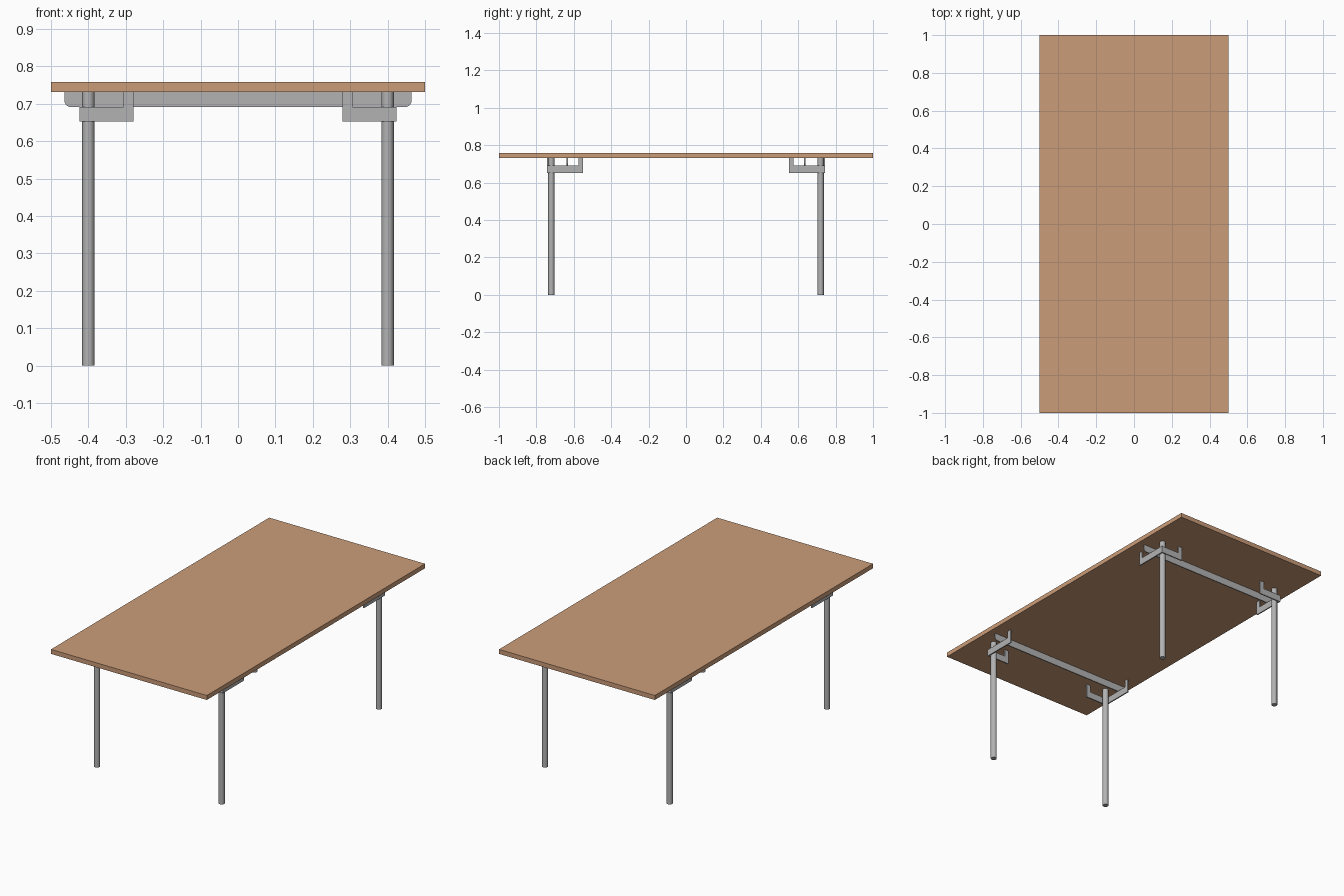
import bpy, bmesh, math

if "Cube" in bpy.data.objects:
    bpy.data.objects.remove(bpy.data.objects["Cube"])

def material(name, rgb):
    m = bpy.data.materials.new(name)
    m.diffuse_color = (*rgb, 1)
    m.use_nodes = True
    m.node_tree.nodes["Principled BSDF"].inputs["Base Color"].default_value = m.diffuse_color
    return m

WOOD = material("warm wood", (0.60, 0.335, 0.19))
STEEL = material("grey steel", (0.45, 0.45, 0.45))
TOP_Z, UNDER = 0.758, 0.732
LEG_X, LEG_Y, LEG_R = 0.40, 0.72, 0.0165

def plate(name, profile, mapper, depth, mat):
    """Extrude a 2D outline; mapper(u, v, d) gives the 3D point."""
    bm = bmesh.new()
    a = [bm.verts.new(mapper(u, v, 0)) for u, v in profile]
    b = [bm.verts.new(mapper(u, v, depth)) for u, v in profile]
    n = len(profile)
    bm.faces.new(a)
    bm.faces.new(b[::-1])
    for i in range(n):
        bm.faces.new((a[i], b[i], b[(i + 1) % n], a[(i + 1) % n]))
    bmesh.ops.recalc_face_normals(bm, faces=bm.faces)
    me = bpy.data.meshes.new(name)
    bm.to_mesh(me)
    bm.free()
    ob = bpy.data.objects.new(name, me)
    bpy.context.collection.objects.link(ob)
    me.materials.append(mat)
    return ob

# table top
plate("table_top", [(-0.5, -1), (0.5, -1), (0.5, 1), (-0.5, 1)],
      lambda u, v, d: (u, v, UNDER + d), TOP_Z - UNDER, WOOD)

def hook(outer, inner, width):
    """Low arm with an upright tab at its inner end."""
    return [(outer, 0.652), (inner, 0.652), (inner, UNDER),
            (inner + width, UNDER), (inner + width, 0.691), (outer, 0.691)]

# crossbar outline with rounded lower corners
R = 0.018
bar = [(0.464, UNDER)]
for i in range(7):
    t = math.radians(15 * i)
    bar.append((0.464 - R + R * math.cos(t), 0.691 + R - R * math.sin(t)))
bar += [(-u, v) for u, v in reversed(bar)]

for sy, yn in ((-1, "front"), (1, "back")):
    plate(yn + "_crossbar", bar,
          lambda u, v, d: (u, sy * (0.632 + d), v), 0.006, STEEL)
    for sx, xn in ((-1, "left"), (1, "right")):
        tag = f"{yn}_{xn}_"
        # round leg
        bpy.ops.mesh.primitive_cylinder_add(
            vertices=20, radius=LEG_R, depth=UNDER,
            location=(sx * LEG_X, sy * LEG_Y, UNDER / 2))
        leg = bpy.context.object
        leg.name = tag + "leg"
        leg.data.materials.append(STEEL)
        bpy.ops.object.shade_smooth_by_angle(angle=math.radians(40))
        # corner bracket: two thin plates wrapping the outside of the leg
        plate(tag + "bracket_across", hook(0.4235, 0.28, 0.026),
              lambda u, v, d: (sx * u, sy * (LEG_Y + LEG_R + d), v), 0.007, STEEL)
        plate(tag + "bracket_along", hook(LEG_Y + LEG_R, 0.55, 0.025),
              lambda u, v, d: (sx * (LEG_X + LEG_R + d), sy * u, v), 0.007, STEEL)
